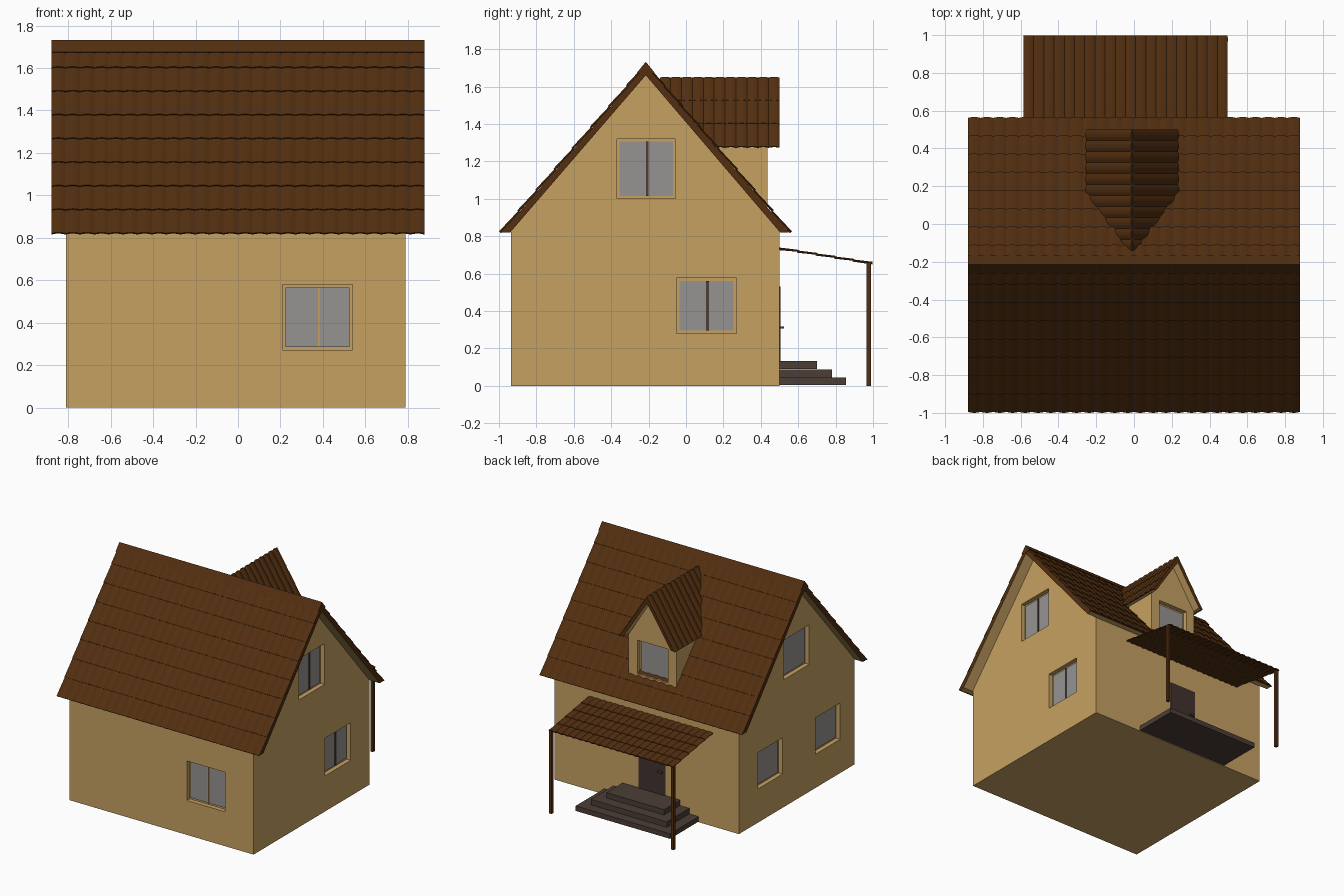
import bpy, bmesh, math
from mathutils import Vector

if "Cube" in bpy.data.objects:
    bpy.data.objects.remove(bpy.data.objects["Cube"])

def material(name, rgb):
    m = bpy.data.materials.new(name)
    m.diffuse_color = (*rgb, 1)
    m.use_nodes = True
    m.node_tree.nodes["Principled BSDF"].inputs["Base Color"].default_value = m.diffuse_color
    return m

WALL = material("tan_wall", (0.565, 0.356, 0.122))
ROOF = material("brown_roof", (0.084, 0.028, 0.0052))
GLASS = material("grey_pane", (0.305, 0.296, 0.287))
STEP = material("step_brown", (0.072, 0.048, 0.037))
DOOR = material("door_brown", (0.054, 0.032, 0.027))

def finish(name, bm, mats):
    bmesh.ops.recalc_face_normals(bm, faces=bm.faces)
    me = bpy.data.meshes.new(name)
    bm.to_mesh(me)
    bm.free()
    ob = bpy.data.objects.new(name, me)
    bpy.context.collection.objects.link(ob)
    for m in mats:
        me.materials.append(m)
    return ob

def add_box(bm, x, y, z):
    vs = bmesh.ops.create_cube(bm, size=1)["verts"]
    for v in vs:
        v.co = [(r[0] + r[1]) / 2 + c * (r[1] - r[0]) for c, r in zip(v.co, (x, y, z))]

def box(name, x, y, z, mat):
    bm = bmesh.new()
    add_box(bm, x, y, z)
    return finish(name, bm, [mat])

def prism(name, profile, axis, a, b, mats):
    """Extrude an (h, z) profile along x or y; downward faces get the second material."""
    bm = bmesh.new()
    place = (lambda h, z, d: (d, h, z)) if axis == "x" else (lambda h, z, d: (h, d, z))
    face = bm.faces.new([bm.verts.new(place(h, z, a)) for h, z in profile])
    ext = bmesh.ops.extrude_face_region(bm, geom=[face])["geom"]
    delta = Vector(place(0, 0, b - a))
    for v in ext:
        if isinstance(v, bmesh.types.BMVert):
            v.co += delta
    bmesh.ops.recalc_face_normals(bm, faces=bm.faces)
    if len(mats) > 1:
        for f in bm.faces:
            f.normal_update()
            f.material_index = 1 if f.normal.z < -0.3 else 0
    return finish(name, bm, mats)

def tiles(name, origin, along, down, cols, rows, amp, step, seg=6):
    """Pantile sheet: rounded ribs down the slope, stepped courses across it."""
    o, u, v = Vector(origin), Vector(along), Vector(down)
    n = u.cross(v).normalized()
    if n.z < 0:
        n = -n
    bm = bmesh.new()
    lines = []
    for r in range(rows):
        for t in (0, 1):
            line = []
            for i in range(cols * seg + 1):
                h = amp * abs(math.sin(math.pi * i / seg)) + step * t
                line.append(bm.verts.new(o + u * (i / (cols * seg)) + v * ((r + t) / rows) + n * h))
            lines.append(line)
    for p, q in zip(lines, lines[1:]):
        for i in range(len(p) - 1):
            bm.faces.new((p[i], p[i + 1], q[i + 1], q[i]))
    ob = finish(name, bm, [ROOF])
    if ob.data.polygons[0].normal.z < 0:
        ob.data.flip_normals()
    mod = ob.modifiers.new("thickness", "SOLIDIFY")
    mod.thickness = 0.008
    mod.offset = -1
    return ob

# Main walls and dormer walls
house = prism("house_walls", [(-0.935, 0), (0.50, 0), (0.50, 0.83), (-0.215, 1.67), (-0.935, 0.83)],
              "x", -0.81, 0.79, [WALL])
dormer = prism("dormer_walls", [(-0.22, 0.93), (0.195, 0.93), (0.195, 1.275), (-0.01, 1.60), (-0.22, 1.275)],
               "y", -0.05, 0.435, [WALL])

# Windows: name, axis, wall plane, outward sign, lateral range, height range, mullion
windows = [
    ("front_window", "y", -0.935, -1, (0.21, 0.54), (0.27, 0.58), (WALL, 0.008)),
    ("right_lower_window", "x", 0.79, 1, (-0.05, 0.27), (0.28, 0.575), (STEP, 0.014)),
    ("right_upper_window", "x", 0.79, 1, (-0.37, -0.055), (1.0, 1.32), (STEP, 0.014)),
    ("left_lower_window_a", "x", -0.81, -1, (-0.04, 0.265), (0.265, 0.55), None),
    ("left_lower_window_b", "x", -0.81, -1, (-0.755, -0.45), (0.265, 0.55), None),
    ("left_upper_window", "x", -0.81, -1, (-0.37, -0.06), (1.0, 1.31), None),
    ("dormer_window", "y", 0.435, 1, (-0.148, 0.118), (0.985, 1.25), None),
]
DEPTH, RIM = 0.035, 0.015

def oriented(axis, d, h, z):
    return (d, h, z) if axis == "x" else (h, d, z)

cut = {"house": bmesh.new(), "dormer": bmesh.new()}
for name, axis, plane, s, h, z, mullion in windows:
    def span(a, b):
        return tuple(sorted((plane + s * a, plane + s * b)))
    add_box(cut["dormer" if "dormer" in name else "house"], *oriented(axis, span(-DEPTH, 0.05), h, z))
    hi, zi = (h[0] + RIM, h[1] - RIM), (z[0] + RIM, z[1] - RIM)
    box(name + "_pane", *oriented(axis, span(-DEPTH - 0.001, -DEPTH + 0.008), hi, zi), GLASS)
    if mullion:
        c, w = (h[0] + h[1]) / 2 + 0.005, mullion[1] / 2
        box(name + "_mullion", *oriented(axis, span(-DEPTH, -DEPTH + 0.013), (c - w, c + w), zi), mullion[0])

for key, target in (("house", house), ("dormer", dormer)):
    cutter = finish(key + "_window_cutter", cut[key], [WALL])
    cutter.hide_render = True
    cutter.hide_viewport = True
    mod = target.modifiers.new("window_openings", "BOOLEAN")
    mod.operation = "DIFFERENCE"
    mod.solver = "EXACT"
    mod.object = cutter

# Main roof: slab, tiled slopes and ridge cap
prism("roof_slab", [(-0.985, 0.82), (-0.215, 1.71), (0.55, 0.82), (0.503, 0.82), (-0.215, 1.66), (-0.94, 0.82)],
      "x", -0.878, 0.878, [ROOF, WALL])
for name, y in (("front_roof_tiles", -0.99), ("back_roof_tiles", 0.557)):
    tiles(name, (-0.88, -0.215, 1.71), (1.76, 0, 0), (0, y + 0.215, -0.893), 26, 8, 0.007, 0.006)
prism("ridge_cap", [(-0.262, 1.675), (-0.215, 1.732), (-0.168, 1.675), (-0.215, 1.66)], "x", -0.88, 0.88, [ROOF])

# Dormer roof
prism("dormer_roof_slab", [(-0.243, 1.28), (-0.01, 1.645), (0.223, 1.28), (0.198, 1.28), (-0.01, 1.597), (-0.218, 1.28)],
      "y", -0.13, 0.498, [ROOF, WALL])
for name, x in (("dormer_left_tiles", -0.25), ("dormer_right_tiles", 0.23)):
    tiles(name, (-0.01, -0.14, 1.648), (0, 0.64, 0), (x + 0.01, 0, -0.373), 11, 3, 0.007, 0.003)

# Porch roof and posts
tiles("porch_roof", (-0.585, 0.50, 0.733), (1.08, 0, 0), (0, 0.497, -0.08), 20, 5, 0.006, 0.004)
for name, x in (("left_porch_post", -0.573), ("right_porch_post", 0.486)):
    box(name, (x - 0.011, x + 0.011), (0.965, 0.988), (0, 0.657), ROOF)

# Entrance steps, door and handle
for i, (x0, x1, y) in enumerate(((-0.46, 0.36, 0.855), (-0.38, 0.28, 0.78), (-0.30, 0.20, 0.70))):
    box(f"step_{i + 1}", (x0, x1), (0.495, y), (0.005 if i == 0 else i * 0.045, (i + 1) * 0.044), STEP)
box("front_door", (-0.174, 0.061), (0.495, 0.505), (0.13, 0.53), DOOR)
box("door_handle", (-0.15, -0.115), (0.503, 0.525), (0.305, 0.318), STEP)
